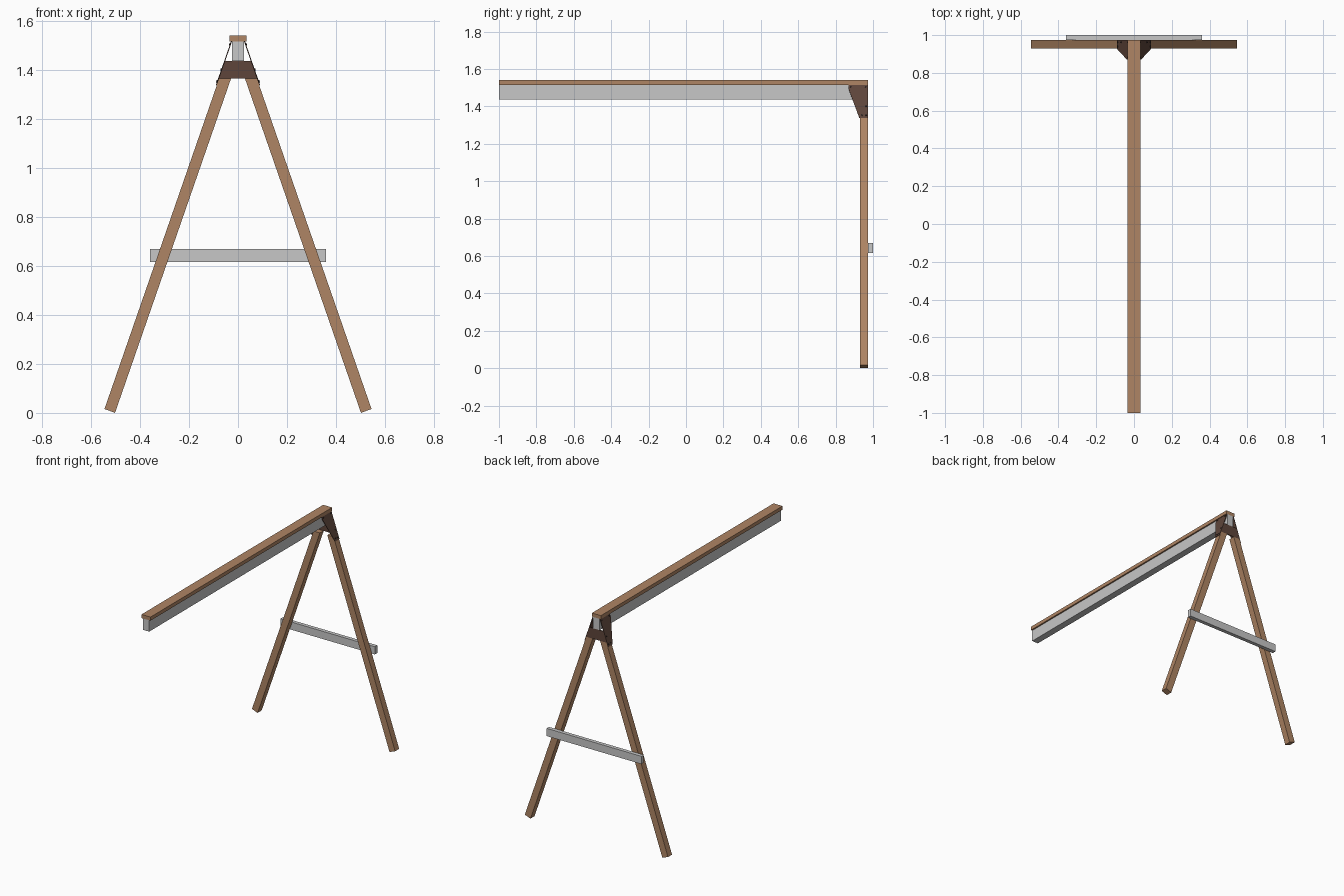
import bpy, bmesh, math
from mathutils import Vector

if "Cube" in bpy.data.objects:
    bpy.data.objects.remove(bpy.data.objects["Cube"])


def material(name, color):
    m = bpy.data.materials.new(name)
    m.diffuse_color = (*color, 1)
    m.use_nodes = True
    m.node_tree.nodes["Principled BSDF"].inputs["Base Color"].default_value = m.diffuse_color
    return m


WOOD = material("wood", (0.43, 0.235, 0.128))
GREY = material("pale grey", (0.57, 0.57, 0.57))
DARK = material("dark brown metal", (0.113, 0.060, 0.043))
BOLT = material("dark bolt", (0.03, 0.02, 0.018))


def prism(name, outline, offset, mat):
    """Extrude a flat 3D outline along an offset vector."""
    bm = bmesh.new()
    a = [bm.verts.new(p) for p in outline]
    b = [bm.verts.new(Vector(p) + Vector(offset)) for p in outline]
    n = len(a)
    bm.faces.new(a)
    bm.faces.new(b[::-1])
    for i in range(n):
        bm.faces.new((a[i], b[i], b[(i + 1) % n], a[(i + 1) % n]))
    bmesh.ops.recalc_face_normals(bm, faces=bm.faces)
    me = bpy.data.meshes.new(name)
    bm.to_mesh(me)
    bm.free()
    me.materials.append(mat)
    ob = bpy.data.objects.new(name, me)
    bpy.context.collection.objects.link(ob)
    return ob


def box(name, x0, x1, y0, y1, z0, z1, mat):
    return prism(name, [(x0, y0, z0), (x1, y0, z0), (x1, y0, z1), (x0, y0, z1)],
                 (0, y1 - y0, 0), mat)


# Beam with wooden cap
box("top_cap", -0.034, 0.034, -1.0, 0.974, 1.515, 1.54, WOOD)
box("beam", -0.024, 0.024, -1.0, 0.974, 1.437, 1.515, GREY)

# Cross brace on the back of the legs
box("cross_brace", -0.36, 0.36, 0.974, 1.0, 0.616, 0.669, GREY)

SLOPE = 0.347  # sideways lean of the legs per unit of height


def outer(z):
    """x of the outer leg face at height z."""
    return 0.545 - (z - 0.016) * SLOPE


# Plate between the legs, under the beam
prism("bracket_back_plate",
      [(-outer(1.365), 0.968, 1.365), (outer(1.365), 0.968, 1.365),
       (outer(1.437), 0.968, 1.437), (-outer(1.437), 0.968, 1.437)],
      (0, 0.006, 0), DARK)

normal = Vector((1, 0, SLOPE)).normalized()
for side, s in (("left", -1), ("right", 1)):
    # Leg: square cut at the foot, level cut at the top
    prism(side + "_leg",
          [(s * 0.502, 0.93, 0), (s * 0.545, 0.93, 0.016),
           (s * outer(1.365), 0.93, 1.365),
           (s * (0.502 - 1.365 * SLOPE), 0.93, 1.365)],
          (0, 0.044, 0), WOOD)
    # Slanted side flange of the bracket
    n = Vector((s * normal.x, 0, normal.z))
    flange = [(0.87, 1.515), (0.87, 1.49), (0.927, 1.337), (0.974, 1.337), (0.974, 1.515)]
    prism(side + "_bracket_flange",
          [(s * outer(z), y, z) for y, z in flange], n * 0.004, DARK)
    # Bolt heads
    along = Vector((-s * SLOPE, 0, 1)).normalized()
    for i, (y, z) in enumerate([(0.882, 1.503), (0.962, 1.503), (0.962, 1.4),
                                (0.94, 1.352), (0.962, 1.352)]):
        c = Vector((s * outer(z), y, z)) + n * 0.004
        ring = [c + 0.005 * (math.cos(t) * along + math.sin(t) * Vector((0, 1, 0)))
                for t in (k * math.tau / 8 for k in range(8))]
        prism(f"{side}_bolt_{i + 1}", ring, n * 0.003, BOLT)
